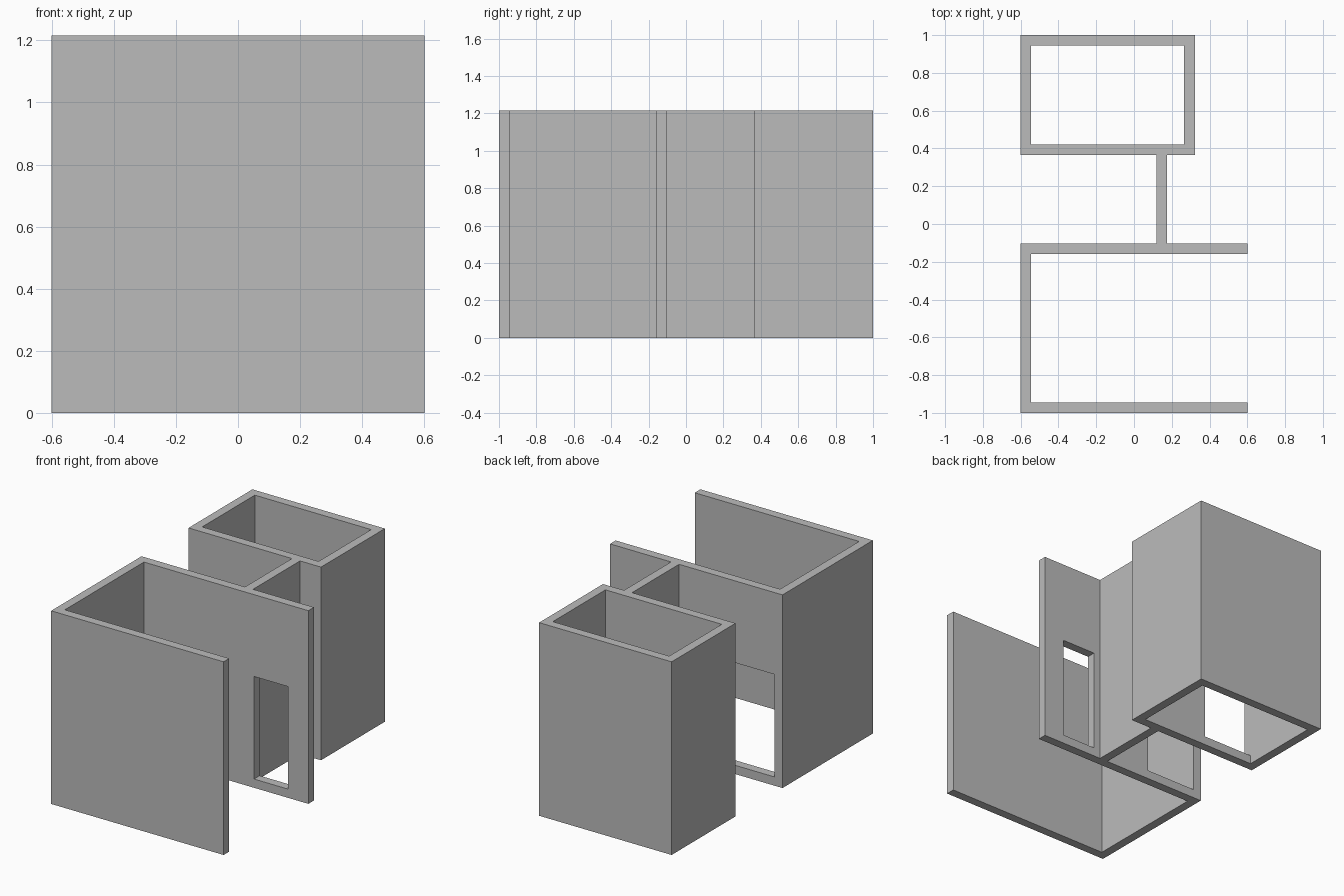
import bpy
import bmesh
from mathutils import Vector

if "Cube" in bpy.data.objects:
    bpy.data.objects.remove(bpy.data.objects["Cube"], do_unlink=True)

HEIGHT = 1.215
LEFT, RIGHT = -0.6, 0.6
T = 0.056                      # wall thickness
INNER = LEFT + T
MID = -0.102                   # back face of the middle wall
ROOM_FRONT, ROOM_RIGHT = 0.365, 0.322
LINK = 0.12                    # left edge of the connecting wall
SILL, LINTEL = 0.055, 0.70

grey = bpy.data.materials.new("wall_grey")
grey.use_nodes = True
colour = (0.5, 0.5, 0.5, 1)
grey.diffuse_color = colour
grey.node_tree.nodes["Principled BSDF"].inputs["Base Color"].default_value = colour


def prism(name, outline, z0, z1):
    """Extrude a floor-plan outline between two heights."""
    bm = bmesh.new()
    face = bm.faces.new([bm.verts.new((x, y, z0)) for x, y in outline])
    top = bmesh.ops.extrude_face_region(bm, geom=[face])["geom"]
    moved = [v for v in top if isinstance(v, bmesh.types.BMVert)]
    bmesh.ops.translate(bm, verts=moved, vec=Vector((0, 0, z1 - z0)))
    bmesh.ops.recalc_face_normals(bm, faces=bm.faces[:])
    mesh = bpy.data.meshes.new(name)
    bm.to_mesh(mesh)
    bm.free()
    mesh.materials.append(grey)
    obj = bpy.data.objects.new(name, mesh)
    bpy.context.collection.objects.link(obj)
    return obj


def cut(target, name, x0, x1, y0, y1, z0, z1):
    """Subtract a hidden box from the walls."""
    cutter = prism(name, [(x0, y0), (x1, y0), (x1, y1), (x0, y1)], z0, z1)
    cutter.hide_render = True
    cutter.hide_viewport = True
    cutter.display_type = 'WIRE'
    mod = target.modifiers.new(name, 'BOOLEAN')
    mod.operation = 'DIFFERENCE'
    mod.solver = 'EXACT'
    mod.object = cutter


# Continuous wall plan: open front room, connecting wall, closed back room
walls = prism("walls", [
    (LEFT, -1), (RIGHT, -1), (RIGHT, -1 + T), (INNER, -1 + T),
    (INNER, MID - T), (RIGHT, MID - T), (RIGHT, MID), (LINK + T, MID),
    (LINK + T, ROOM_FRONT), (ROOM_RIGHT, ROOM_FRONT), (ROOM_RIGHT, 1),
    (LEFT, 1), (LEFT, ROOM_FRONT), (LINK, ROOM_FRONT), (LINK, MID), (LEFT, MID),
], 0, HEIGHT)

# Hollow of the back room, open above and below
cut(walls, "room_cutter", INNER, ROOM_RIGHT - T, ROOM_FRONT + T, 1 - T, -0.1, HEIGHT + 0.1)

# Aligned wide doorways in the middle wall and the back room, beside the right wall
for name, y in (("middle_doorway_cutter", MID - T), ("room_doorway_cutter", ROOM_FRONT)):
    cut(walls, name, INNER, -0.193, y - 0.03, y + T + 0.03, SILL, LINTEL)

# Narrow doorway near the free end of the middle wall
cut(walls, "narrow_doorway_cutter", 0.222, 0.459, MID - T - 0.03, MID + 0.03, SILL, LINTEL)
